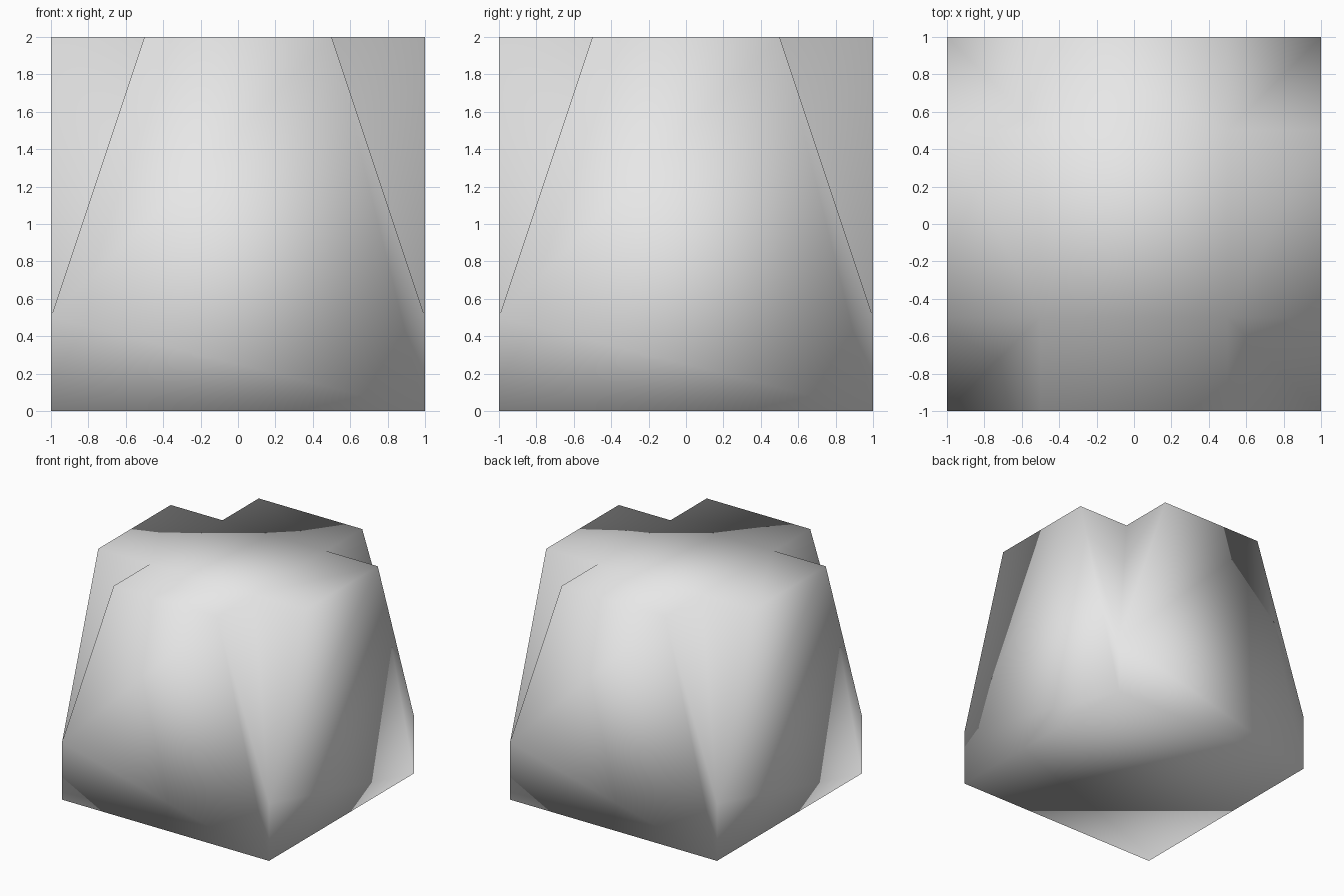
import bpy
import bmesh
from math import pi
from mathutils import Matrix, Vector

cube = bpy.data.objects.get("Cube")
if cube:
    bpy.data.objects.remove(cube, do_unlink=True)

# Plain grey material
grey = bpy.data.materials.new("plain grey")
grey.use_nodes = True
colour = (0.8, 0.8, 0.8, 1)
grey.diffuse_color = colour
grey.node_tree.nodes["Principled BSDF"].inputs["Base Color"].default_value = colour

# One corner: base, shoulder, and the three top points of its notch
CORNER = {
    "base": (1, -1, 0),
    "shoulder": (1, -1, 0.5),
    "start": (0.5, -1, 2),
    "inner": (0.5, -0.5, 2),
    "end": (1, -0.5, 2),
}

bm = bmesh.new()
corners = []
for k in range(4):
    turn = Matrix.Rotation(k * pi / 2, 4, "Z")
    corners.append({n: bm.verts.new(turn @ Vector(p)) for n, p in CORNER.items()})

for k, c in enumerate(corners):
    n = corners[(k + 1) % 4]
    # Six-sided wall between this corner and the next
    bm.faces.new([c["base"], n["base"], n["shoulder"], n["start"], c["end"], c["shoulder"]])
    # Two triangles folding into the notch
    bm.faces.new([c["shoulder"], c["inner"], c["start"]])
    bm.faces.new([c["shoulder"], c["end"], c["inner"]])

# Square underside and cross-shaped top
bm.faces.new([c["base"] for c in reversed(corners)])
bm.faces.new([c[n] for c in corners for n in ("start", "inner", "end")])

bmesh.ops.recalc_face_normals(bm, faces=bm.faces)
for f in bm.faces:
    f.smooth = True

mesh = bpy.data.meshes.new("notched_block")
bm.to_mesh(mesh)
bm.free()
mesh.materials.append(grey)
block = bpy.data.objects.new("notched_block", mesh)
bpy.context.collection.objects.link(block)
